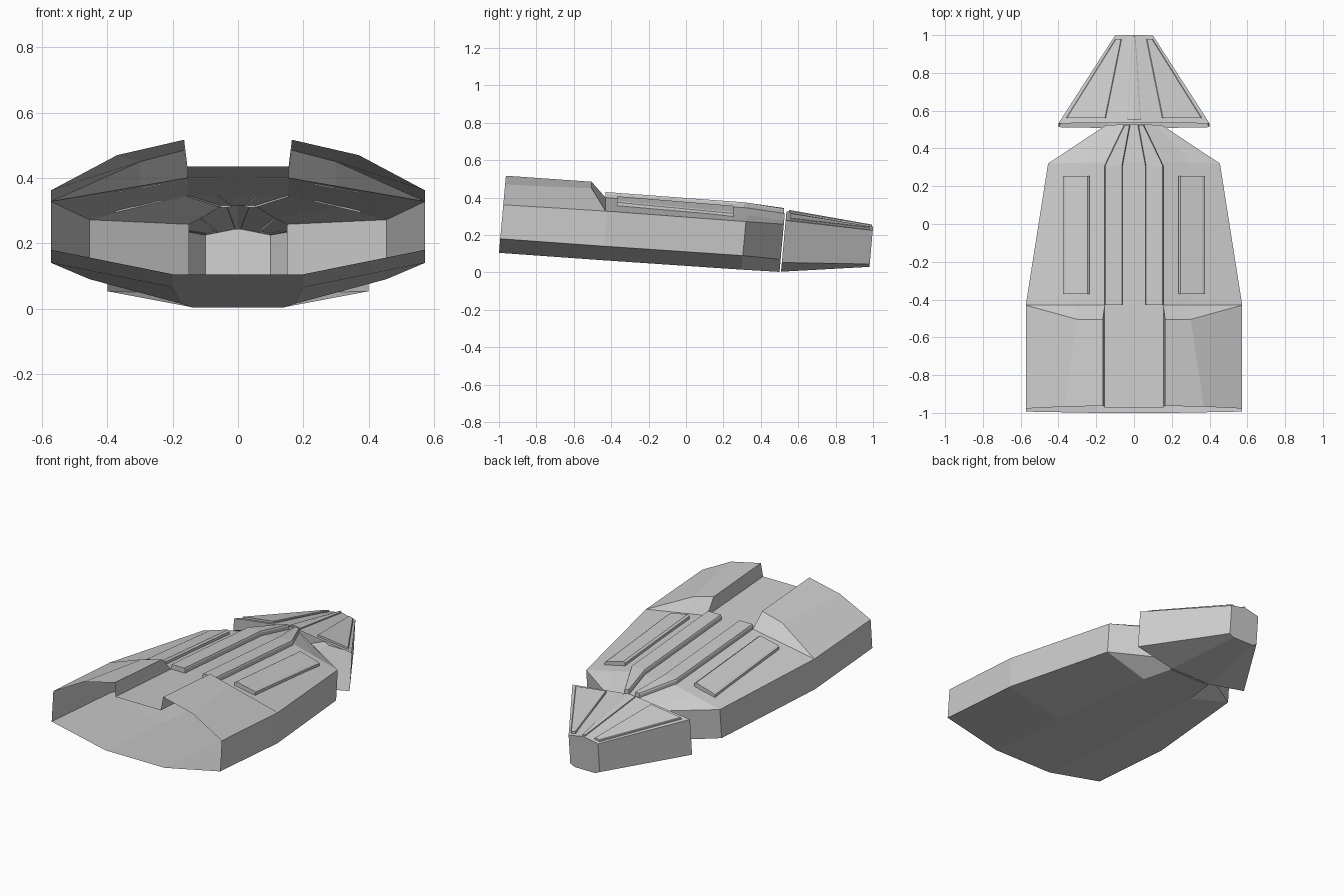
import bpy, bmesh

if "Cube" in bpy.data.objects:
    bpy.data.objects.remove(bpy.data.objects["Cube"])


def lerp(a, b, t):
    return a + (b - a) * t


def loft(name, sections, cap_start=False, cap_end=False):
    """Skin a row of right-half sections, then mirror across x."""
    bm = bmesh.new()
    rings = [[bm.verts.new(p) for p in s] for s in sections]
    for a, b in zip(rings, rings[1:]):
        for i in range(len(a) - 1):
            bm.faces.new((a[i], a[i + 1], b[i + 1], b[i]))
    if cap_start:
        bm.faces.new(rings[0])
    if cap_end:
        bm.faces.new(rings[-1])
    bmesh.ops.remove_doubles(bm, verts=bm.verts, dist=0.0005)
    bmesh.ops.recalc_face_normals(bm, faces=bm.faces)
    mesh = bpy.data.meshes.new(name)
    bm.to_mesh(mesh)
    bm.free()
    ob = bpy.data.objects.new(name, mesh)
    bpy.context.collection.objects.link(ob)
    mod = ob.modifiers.new("mirror", 'MIRROR')
    mod.use_axis[0] = True
    mod.merge_threshold = 0.0005
    return ob


def tilted(y, pts):
    """Section whose plane leans slightly with the body's pitch."""
    z0 = pts[0][1]
    return [(x, y + 0.09 * (z - z0), z) for x, z in pts]


def hull_roof(x, y):
    """Height of the hull's roof ahead of the raised rear ridges."""
    if y <= 0.31:
        t = (y + 0.43) / 0.74
        xi, zi, xe, ze = 0.155, lerp(.40, .345, t), lerp(.573, .455, t), lerp(.328, .272, t)
    else:
        t = (y - 0.31) / 0.21
        xi, zi = lerp(.155, .05, t), lerp(.345, .315, t)
        xe, ze = lerp(.455, .15, t), lerp(.272, .258, t)
    return zi if x <= xi else lerp(zi, ze, (x - xi) / (xe - xi))


def head_roof(x, y):
    t = (y - 0.535) / 0.465
    xe, zc, ze = lerp(.4, .1, t), lerp(.327, .245, t), lerp(.278, .225, t)
    return lerp(zc, ze, x / xe)


def raised_panel(name, rows, roof, height, bevel=0.004):
    """Thin plate following a roof; rows are (inner x, outer x, y)."""
    secs = []
    for xa, xb, y in rows:
        za, zb = roof(xa, y), roof(xb, y)
        ia = xa if xa == 0 else xa + bevel
        secs.append([(xa, y, za - .003), (xa, y, za + height * .7), (ia, y, za + height),
                     (xb - bevel, y, zb + height), (xb, y, zb + height * .7), (xb, y, zb - .003)])
    return loft(name, secs, True, True)


# Main hull: open-ended shell with two rear ridges beside a sunken deck
rear = tilted(-1.0, [(0, .105), (.2, .105), (.573, .18), (.573, .362), (.37, .47),
                     (.165, .517), (.155, .435), (0, .435)])
side = [(0, -.44, .065), (.2, -.44, .065), (.573, -.435, .14), (.573, -.43, .328)]
ridge_end = side + [(.3, -.505, .45), (.165, -.505, .485), (.155, -.505, .405), (0, -.505, .405)]
ridge_foot = side + [(.3, -.43, hull_roof(.3, -.43)), (.155, -.43, .40), (.155, -.43, .40), (0, -.43, .40)]
shoulder = tilted(.297, [(0, .015), (.175, .015), (.455, .09), (.455, .272),
                         (.3, hull_roof(.3, .31)), (.155, .345), (.155, .345), (0, .345)])
nose = tilted(.50, [(0, .003), (.14, .003), (.15, .07), (.15, .258), (.11, .278),
                    (.05, .315), (.05, .315), (0, .315)])
loft("hull", [rear, ridge_end, ridge_foot, shoulder, nose])

# Twin roof strips that converge towards the head
raised_panel("roof_strips", [(.06, .155, -.43), (.06, .155, .31), (.02, .052, .525)],
             hull_roof, .03)

# Long side pods on the roof
raised_panel("side_pods", [(.235, .375, -.37), (.235, .375, .255)], hull_roof, .026, .012)

# Wedge head: open at the back, blunt tip
head_back = tilted(.508, [(0, .004), (.14, .004), (.4, .053), (.4, .278), (0, .327)])
head_tip = tilted(.981, [(0, .03), (.07, .03), (.1, .045), (.1, .225), (0, .245)])
loft("head", [head_back, head_tip], cap_end=True)

# Thin plates on the head
raised_panel("head_plates", [(.15, .36, .56), (.065, .098, .98)], head_roof, .012)
raised_panel("head_spine", [(0, .037, .55), (0, .008, .995)], head_roof, .01)
